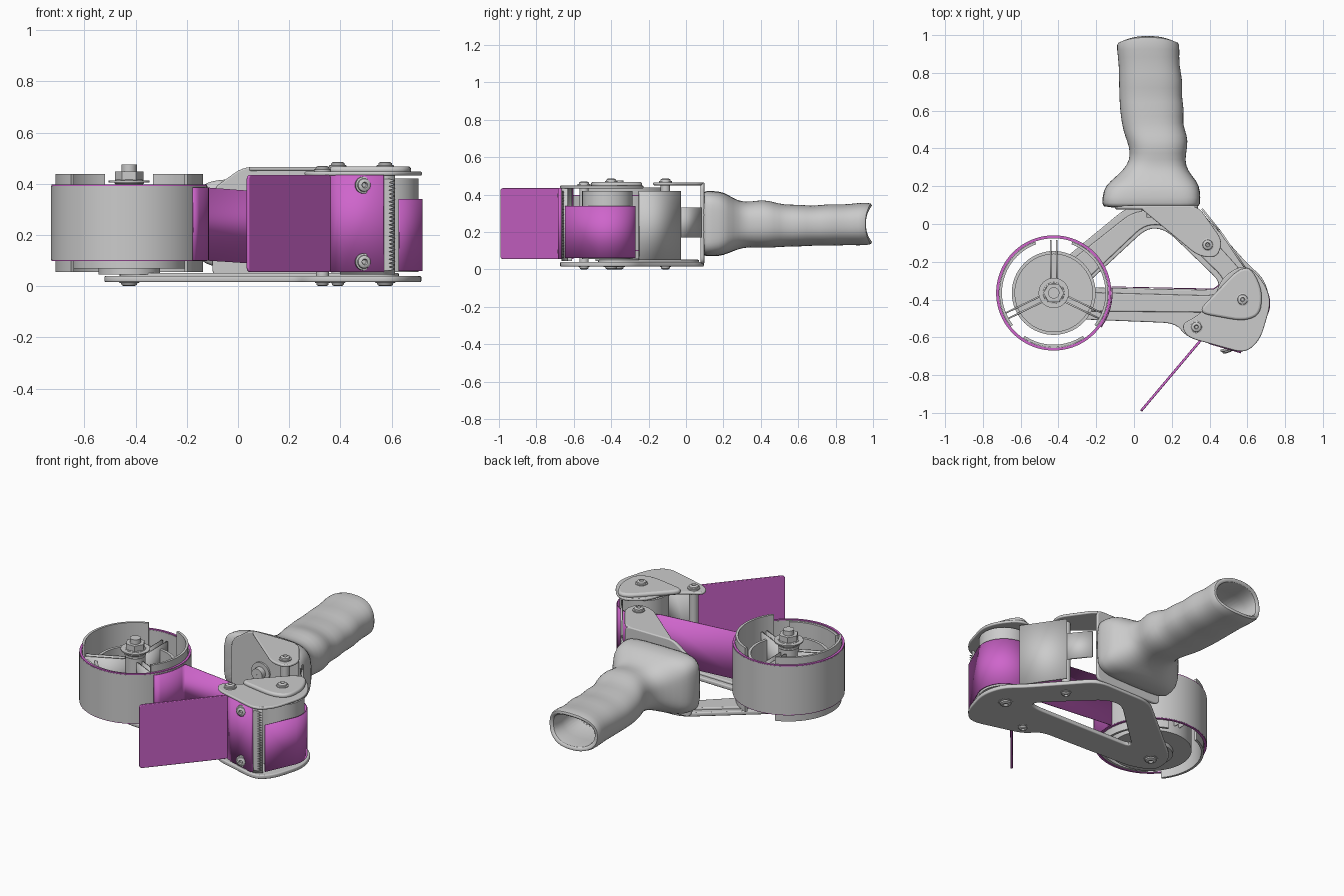
import bpy, bmesh, math
from mathutils import Vector

if "Cube" in bpy.data.objects:
    bpy.data.objects.remove(bpy.data.objects["Cube"])

PINK = bpy.data.materials.new("tape_pink")
PINK.diffuse_color = (0.62, 0.13, 0.60, 1)
PINK.use_nodes = True
PINK.node_tree.nodes["Principled BSDF"].inputs["Base Color"].default_value = PINK.diffuse_color
HUB = (-0.425, -0.365)
ROLLER = (0.57, -0.42)


def finish(ob, mat=None, angle=35):
    if mat:
        ob.data.materials.append(mat)
    bpy.ops.object.select_all(action='DESELECT')
    ob.select_set(True)
    bpy.context.view_layer.objects.active = ob
    bpy.ops.object.shade_smooth_by_angle(angle=math.radians(angle))
    return ob


def mesh(name, verts, faces, mat=None, angle=35):
    me = bpy.data.meshes.new(name)
    me.from_pydata(verts, [], faces)
    bm = bmesh.new()
    bm.from_mesh(me)
    bmesh.ops.recalc_face_normals(bm, faces=bm.faces)
    bm.to_mesh(me)
    bm.free()
    ob = bpy.data.objects.new(name, me)
    bpy.context.collection.objects.link(ob)
    return finish(ob, mat, angle)


def fillet(pts, r):
    out, n = [], len(pts)
    for i, p in enumerate(pts):
        p, a, b = Vector(p), Vector(pts[i - 1]), Vector(pts[(i + 1) % n])
        s = p + (a - p).normalized() * min(r, 0.45 * (a - p).length)
        e = p + (b - p).normalized() * min(r, 0.45 * (b - p).length)
        for k in range(6):
            t = k / 5
            out.append(s * (1 - t) ** 2 + p * 2 * t * (1 - t) + e * t * t)
    return out


def plate(name, loops, z0, z1, r=0.05, bevel=0.006, mat=None, rot=None, loc=None):
    """Filled outline (extra loops are holes) with a rounded edge."""
    cu = bpy.data.curves.new(name, 'CURVE')
    cu.dimensions, cu.fill_mode = '2D', 'BOTH'
    cu.extrude, cu.bevel_depth = (z1 - z0) / 2 - bevel, bevel
    cu.offset, cu.bevel_resolution = -bevel, 2
    for loop in loops:
        pts = fillet(loop, r) if r else [Vector(p) for p in loop]
        sp = cu.splines.new('POLY')
        sp.points.add(len(pts) - 1)
        for q, p in zip(sp.points, pts):
            q.co = (p.x, p.y, 0, 1)
        sp.use_cyclic_u = True
    ob = bpy.data.objects.new(name, cu)
    bpy.context.collection.objects.link(ob)
    ob.location = loc or (0, 0, (z0 + z1) / 2)
    if rot:
        ob.rotation_euler = rot
    bpy.ops.object.select_all(action='DESELECT')
    ob.select_set(True)
    bpy.context.view_layer.objects.active = ob
    bpy.ops.object.convert(target='MESH')
    return finish(bpy.context.view_layer.objects.active, mat)


def lathe(name, prof, c, mat=None, closed=False, a0=0, a1=360, rot=None, n=64):
    """Revolve (r, z) points; partial sweeps get end caps."""
    full, m = a1 - a0 == 360, len(prof)
    rows = n if full else n + 1
    vs, fs = [], []
    for i in range(rows):
        a = math.radians(a0 + (a1 - a0) * i / n)
        vs += [(r * math.cos(a), r * math.sin(a), z) for r, z in prof]
    for i in range(n):
        j = (i + 1) % rows
        for k in range(m if closed else m - 1):
            l = (k + 1) % m
            fs.append((i * m + k, j * m + k, j * m + l, i * m + l))
    if not full:
        fs += [tuple(range(m)), tuple((rows - 1) * m + k for k in range(m))]
    ob = mesh(name, vs, fs, mat)
    ob.location = (c[0], c[1], c[2] if len(c) > 2 else 0)
    if rot:
        ob.rotation_euler = rot
    return ob


def tube(name, c, r0, r1, z0, z1, **kw):
    return lathe(name, [(r0, z0), (r1, z0), (r1, z1), (r0, z1)], c, closed=True, **kw)


def disc(name, c, r, z0, z1, **kw):
    return lathe(name, [(0.0005, z0), (r, z0), (r, z1), (0.0005, z1)], c, **kw)


def bolt(name, c, r=0.034, rot=None):
    return lathe(name, [(r, -0.006), (r, 0.006), (r * .8, 0.008), (r * .75, 0.015), (r * .5, 0.02),
                        (r * .35, 0.02), (r * .25, 0.01), (0.0005, 0.01)], c, rot=rot, n=24)


def ribbon(name, path, t, mat=None):
    """Upright strip along (x, y, z_bottom, z_top) stations."""
    vs = [v for x, y, a, b in path for v in ((x, y, a), (x, y, b))]
    fs = [(2 * i, 2 * i + 2, 2 * i + 3, 2 * i + 1) for i in range(len(path) - 1)]
    ob = mesh(name, vs, fs, mat)
    md = ob.modifiers.new("thickness", 'SOLIDIFY')
    md.thickness, md.offset = t, 0
    return ob


# bottom triangular frame with raised rib around the opening
outer = [(-0.51, -0.30), (-0.03, 0.095), (0.33, 0.095), (0.60, -0.21), (0.69, -0.29), (0.725, -0.42),
         (0.67, -0.61), (0.59, -0.685), (0.28, -0.60), (0.22, -0.525), (-0.40, -0.50), (-0.53, -0.44)]
inner = [(0.07, -0.02), (0.17, -0.03), (0.46, -0.31), (0.42, -0.35), (-0.27, -0.335)]
plate("bottom_frame", [outer, inner], 0.016, 0.04, 0.07)
rib_out = [(-0.48, -0.31), (0.0, 0.07), (0.28, 0.07), (0.57, -0.25), (0.64, -0.36), (0.6, -0.47), (-0.42, -0.46)]
rib_in = [(0.06, 0.0), (0.19, -0.01), (0.49, -0.30), (0.44, -0.38), (-0.32, -0.36)]
plate("frame_rib", [rib_out, rib_in], 0.03, 0.052, 0.07)

# top bracket, its raised boss and the arm towards the handle
plate("top_plate", [[(0.25, -0.53), (0.33, -0.49), (0.42, -0.41), (0.46, -0.29), (0.56, -0.22), (0.63, -0.24),
                     (0.70, -0.33), (0.725, -0.42), (0.67, -0.61), (0.59, -0.685), (0.28, -0.60)]],
      0.432, 0.448, 0.06)
plate("top_boss", [[(0.33, -0.47), (0.55, -0.24), (0.62, -0.23), (0.68, -0.35), (0.67, -0.48), (0.58, -0.515)]],
      0.44, 0.468, 0.07, 0.012)
plate("top_arm", [[(0.02, 0.095), (0.34, 0.095), (0.47, -0.09), (0.44, -0.18), (0.34, -0.17)]], 0.45, 0.466, 0.05)
plate("handle_mount", [[(-0.1, 0.03), (0.34, 0.03), (0.34, 0.466), (0.02, 0.466), (-0.1, 0.38)]],
      0, 0.02, 0.04, rot=(math.pi / 2, 0, 0), loc=(0, 0.088, 0))
lathe("handle_nut", [(0.001, 0), (0.06, 0), (0.06, 0.012), (0.035, 0.012), (0.035, 0.045), (0.001, 0.045)],
      (0.1, 0.08, 0.24), rot=(math.pi / 2, 0, 0), n=24)

# side guard sheet and tongue
ribbon("side_guard", [(0.60, -0.25, 0.05, 0.42), (0.45, -0.03, 0.05, 0.42)], 0.01)
ribbon("guard_tongue", [(0.46, -0.045, 0.17, 0.33), (0.36, 0.08, 0.17, 0.33)], 0.01)

# handle: (y, x0, x1, z0, z1, squareness) stations, open at the far end
S = [(0.085, -0.165, 0.345, 0.075, 0.415, 5), (0.10, -0.17, 0.352, 0.07, 0.42, 5),
     (0.18, -0.165, 0.352, 0.07, 0.42, 4.5), (0.225, -0.13, 0.335, 0.085, 0.40, 3.5),
     (0.28, -0.06, 0.285, 0.11, 0.365, 2.7), (0.34, -0.02, 0.268, 0.12, 0.36, 2.4),
     (0.41, -0.025, 0.285, 0.115, 0.375, 2.4), (0.47, -0.05, 0.283, 0.117, 0.36, 2.4),
     (0.53, -0.065, 0.255, 0.122, 0.345, 2.4), (0.61, -0.075, 0.268, 0.122, 0.348, 2.4),
     (0.68, -0.078, 0.25, 0.128, 0.338, 2.4), (0.76, -0.08, 0.26, 0.125, 0.352, 2.4),
     (0.84, -0.08, 0.238, 0.13, 0.345, 2.4), (0.93, -0.092, 0.242, 0.128, 0.358, 2.4),
     (1.0, -0.09, 0.238, 0.13, 0.358, 2.4)]
d = 0.032
S += [(y, S[i][1] + d, S[i][2] - d, S[i][3] + d, S[i][4] - d, 2.4) for y, i in ((0.998, 14), (0.9, 13), (0.7, 11))]
N = 32
vs = []
for y, x0, x1, z0, z1, e in S:
    for k in range(N):
        a = 2 * math.pi * k / N
        c, s = math.cos(a), math.sin(a)
        x = (x0 + x1) / 2 + (x1 - x0) / 2 * math.copysign(abs(c) ** (2 / e), c)
        z = (z0 + z1) / 2 + (z1 - z0) / 2 * math.copysign(abs(s) ** (2 / e), s)
        vs.append((x, y - (0.035 * c * c if y > 0.95 else 0), z))
fs = [(i * N + k, i * N + (k + 1) % N, (i + 1) * N + (k + 1) % N, (i + 1) * N + k)
      for i in range(len(S) - 1) for k in range(N)]
fs += [tuple(range(N)), tuple(range((len(S) - 1) * N, len(S) * N))]
handle = mesh("handle", vs, fs, angle=60)
handle.modifiers.new("smooth", 'SUBSURF').levels = 1
handle.modifiers["smooth"].render_levels = 1

# tape roll
tube("tape_roll", HUB, 0.289, 0.305, 0.103, 0.392, n=80)
tube("tape_roll_edge", HUB, 0.291, 0.304, 0.099, 0.397, mat=PINK, n=80)

# spool hub
tube("hub_wall", HUB, 0.205, 0.222, 0.07, 0.33)
disc("hub_floor", HUB, 0.21, 0.07, 0.09)
disc("hub_base", HUB, 0.12, 0.045, 0.07)
for i, (a0, a1) in enumerate(((110, 218), (-38, 70))):
    tube(f"hub_lip_{i}", HUB, 0.274, 0.288, 0.055, 0.438, a0=a0, a1=a1, n=30)
tube("hub_lip_front", HUB, 0.274, 0.288, 0.1, 0.39, a0=236, a1=304, n=24)
for i, ang in enumerate((90, 206, 334)):
    a = math.radians(ang)
    u, p = Vector((math.cos(a), math.sin(a))), Vector((-math.sin(a), math.cos(a)))
    for s in (-1, 1):
        q0, q1 = (Vector(HUB) + u * r + p * s * 0.016 for r in (0.04, 0.28))
        ribbon(f"hub_spoke_{i}_{s}", [(*q0, 0.12, 0.35), (*q1, 0.12, 0.35)], 0.009)
tube("hub_sleeve", HUB, 0.03, 0.055, 0.05, 0.37, n=32)
for i in range(3):
    lathe(f"hub_spring_{i}", [(0.05 + 0.009 * math.cos(t), 0.375 + i * 0.016 + 0.009 * math.sin(t))
          for t in (k * math.pi / 4 for k in range(8))], HUB, closed=True, n=32)
disc("hub_washer", HUB, 0.08, 0.405, 0.412)
disc("hub_nut", HUB, 0.055, 0.412, 0.448, n=6)
disc("hub_axle", HUB, 0.03, 0.02, 0.475, n=32)

# applicator roller and loose tape
disc("roller", ROLLER, 0.135, 0.055, 0.42)
path = [(HUB[0] + 0.309 * math.cos(math.radians(a)), HUB[1] + 0.309 * math.sin(math.radians(a)), 0.1, 0.385)
        for a in range(-36, 7, 7)]
path += [(0.42, -0.345, 0.065, 0.345)]
path += [(ROLLER[0] + 0.148 * math.cos(math.radians(a)), ROLLER[1] + 0.148 * math.sin(math.radians(a)), 0.06, 0.34)
         for a in range(126, -19, -8)]
path += [(0.63, -0.645, 0.06, 0.34)]
ribbon("tape_strip", path, 0.006, PINK)

# front flap, holder, serrated blade
flap = math.atan2(0.385, 0.325)
plate("tape_flap", [[(0, 0.055), (0.5, 0.055), (0.5, 0.435), (0, 0.435)]], 0, 0.013, 0.02, 0.004, PINK,
      (math.pi / 2, 0, flap), (0.037, -0.99, 0))
ribbon("flap_holder", [(0.36, -0.607, 0.055, 0.435), (0.41, -0.632, 0.055, 0.435), (0.568, -0.678, 0.055, 0.435)],
       0.014, PINK)
teeth = [(0.0, 0.06), (0.035, 0.06)]
for i in range(24):
    teeth += [(0.06, 0.0675 + i * 0.015), (0.035, 0.075 + i * 0.015)]
teeth += [(0.0, 0.42)]
plate("serrated_blade", [teeth], 0, 0.006, 0, 0.001, rot=(math.pi / 2, 0, 0.1), loc=(0.555, -0.662, 0))
ribbon("blade_backing", [(0.40, -0.615, 0.045, 0.435), (0.565, -0.66, 0.045, 0.435), (0.61, -0.635, 0.045, 0.435)], 0.01)

# posts, bolts and screws
disc("front_post", (0.33, -0.545), 0.025, 0.03, 0.44, n=24)
disc("arm_post", (0.39, -0.11), 0.025, 0.03, 0.46, n=24)
for i, (x, y, z) in enumerate(((0.575, -0.4, 0.466), (0.33, -0.545, 0.45), (0.39, -0.11, 0.466))):
    bolt(f"top_bolt_{i}", (x, y, z))
for i, (x, y) in enumerate((HUB, (0.575, -0.4), (0.33, -0.545), (0.39, -0.11))):
    bolt(f"bottom_bolt_{i}", (x, y, 0.02), 0.04 if i < 2 else 0.03, (math.pi, 0, 0))
for i, z in enumerate((0.095, 0.395)):
    bolt(f"flap_screw_{i}", (0.49, -0.663, z), 0.033, (math.pi / 2, 0, 0.28))
